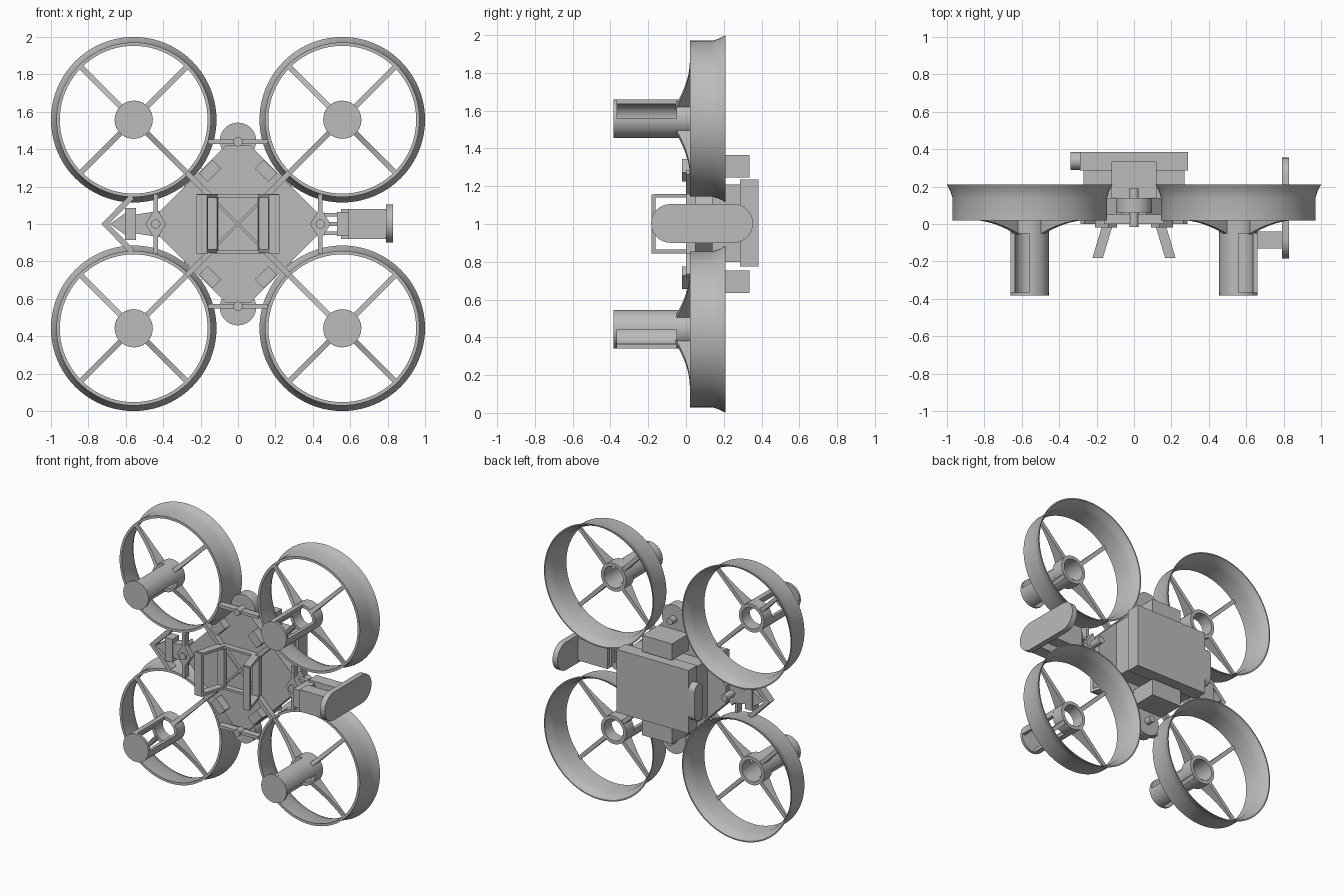
import bpy, bmesh, math

if "Cube" in bpy.data.objects:
    bpy.data.objects.remove(bpy.data.objects["Cube"])

GREY = bpy.data.materials.new("light_grey")
GREY.diffuse_color = (0.5, 0.5, 0.5, 1)
GREY.use_nodes = True
GREY.node_tree.nodes["Principled BSDF"].inputs["Base Color"].default_value = GREY.diffuse_color


def finish(name, bm, smooth=False):
    bmesh.ops.remove_doubles(bm, verts=bm.verts, dist=1e-5)
    bmesh.ops.recalc_face_normals(bm, faces=bm.faces)
    me = bpy.data.meshes.new(name)
    bm.to_mesh(me)
    bm.free()
    me.materials.append(GREY)
    ob = bpy.data.objects.new(name, me)
    bpy.context.collection.objects.link(ob)
    if smooth:
        bpy.ops.object.select_all(action='DESELECT')
        ob.select_set(True)
        bpy.context.view_layer.objects.active = ob
        bpy.ops.object.shade_smooth_by_angle(angle=math.radians(30))
    return ob


def prism(name, pts, lo, hi, axis='y', smooth=False):
    """Extrude an (x, z) outline along y, or a (y, z) outline along x."""
    bm = bmesh.new()
    place = (lambda p, t: (p[0], t, p[1])) if axis == 'y' else (lambda p, t: (t, p[0], p[1]))
    a = [bm.verts.new(place(p, lo)) for p in pts]
    b = [bm.verts.new(place(p, hi)) for p in pts]
    bm.faces.new(a)
    bm.faces.new(b)
    for i in range(len(pts)):
        j = (i + 1) % len(pts)
        bm.faces.new((a[i], a[j], b[j], b[i]))
    return finish(name, bm, smooth)


def box(name, x0, x1, y0, y1, z0, z1):
    return prism(name, [(x0, z0), (x1, z0), (x1, z1), (x0, z1)], y0, y1)


def lathe(name, prof, cx, cz, a0=0, a1=360, seg=64):
    """Turn a closed (radius, y) outline around a y-axis through (cx, cz)."""
    bm = bmesh.new()
    full = a1 - a0 == 360
    rings = []
    for i in range(seg if full else seg + 1):
        a = math.radians(a0 + (a1 - a0) * i / seg)
        rings.append([bm.verts.new((cx + r * math.cos(a), y, cz + r * math.sin(a))) for r, y in prof])
    for i in range(seg):
        p, q = rings[i], rings[(i + 1) % len(rings)]
        for k in range(len(prof)):
            m = (k + 1) % len(prof)
            if prof[k][0] or prof[m][0]:
                bm.faces.new((p[k], p[m], q[m], q[k]))
    if not full:
        bm.faces.new(rings[0])
        bm.faces.new(rings[-1])
    return finish(name, bm, True)


def disc(name, r, y0, y1, cx, cz):
    return lathe(name, [(0, y0), (r, y0), (r, y1), (0, y1)], cx, cz, seg=40)


def bar(name, p, q, w, y0, y1):
    """Straight flat bar from p to q in the x-z plane."""
    dx, dz = q[0] - p[0], q[1] - p[1]
    n = math.hypot(dx, dz)
    ox, oz = -dz / n * w / 2, dx / n * w / 2
    return prism(name, [(p[0] + ox, p[1] + oz), (q[0] + ox, q[1] + oz),
                        (q[0] - ox, q[1] - oz), (p[0] - ox, p[1] - oz)], y0, y1)


def stadium(w, h, cu, cv, n=16):
    """Rounded-end outline, long side first."""
    r, pts = h / 2, []
    for side, start in ((1, -90), (-1, 90)):
        for i in range(n + 1):
            a = math.radians(start + 180 * i / n)
            pts.append((cu + side * (w / 2 - r) + r * math.cos(a), cv + r * math.sin(a)))
    return pts


def spoke(cx, cz, ang):
    """Radial rib with a curved front edge, deep at the hub."""
    prof = [(0.09, 0.035), (0.405, 0.035)]
    for i in range(9):
        t = i / 8
        prof.append((0.405 - 0.315 * t, 0.02 - 0.075 * t ** 1.8))
    ob = prism("spoke", [(r, y) for r, y in prof], -0.014, 0.014)
    c, s = math.cos(ang), math.sin(ang)
    for v in ob.data.vertices:
        r, t, y = v.co.x, v.co.y, v.co.z
        v.co = (cx + r * c - t * s, y, cz + r * s + t * c)
    bm = bmesh.new()
    bm.from_mesh(ob.data)
    bmesh.ops.recalc_face_normals(bm, faces=bm.faces)
    bm.to_mesh(ob.data)
    bm.free()


# Four ducted motors
C = 0.5575
for sx in (-1, 1):
    for sz in (-1, 1):
        cx, cz = sx * C, 1 + sz * C
        lathe("duct", [(0.395, 0.02), (0.413, 0.02), (0.413, 0.14), (0.424, 0.175), (0.4425, 0.21),
                       (0.434, 0.21), (0.415, 0.175), (0.402, 0.14)], cx, cz, seg=80)
        lathe("hub_ring", [(0.078, -0.05), (0.102, -0.05), (0.102, 0.04), (0.078, 0.04)], cx, cz, seg=40)
        disc("motor_cap", 0.102, -0.383, -0.365, cx, cz)
        first = 90 if sx * sz > 0 else 0
        for a in (first, first + 180):
            lathe("motor_shell", [(0.078, -0.366), (0.102, -0.366), (0.102, -0.049), (0.078, -0.049)],
                  cx, cz, a, a + 90, 12)
        for k in range(4):
            spoke(cx, cz, math.radians(45 + 90 * k))
        # Arm from duct to centre and the angled front tab
        bar("arm", (sx * 0.275, 1 + sz * 0.275), (sx * 0.15, 1 + sz * 0.15), 0.03, 0.0, 0.04)
        d = 0.036
        bar("tab", (sx * (0.15 - d), 1 + sz * (0.285 + d)), (sx * (0.15 + d), 1 + sz * (0.285 - d)),
            0.065, -0.02, 0.04)

# Diamond body plate with cut corners
E, K = 0.485, 0.42
body = []
for ux, uz in ((1, 0), (0, 1), (-1, 0), (0, -1)):
    for s in (-1, 1):
        o = s * (E - K)
        body.append((ux * K - uz * o, 1 + uz * K + ux * o))
prism("body_plate", body, 0.04, 0.14)

# Corner joints: disc, pin and cross bar
for ux, uz in ((1, 0), (0, 1), (-1, 0), (0, -1)):
    x, z = ux * 0.44, 1 + uz * 0.44
    if uz:
        disc("joint_disc", 0.097, 0.06, 0.14, x, z + uz * 0.005)
    else:
        prism("joint_diamond", [(x - 0.055, 1), (x, 0.91), (x + 0.055, 1), (x, 1.09)], 0.0, 0.1)
    disc("joint_pin", 0.025, -0.015, 0.19, x, z)
    bar("cross_bar", (x - uz * 0.16, z - ux * 0.16), (x + uz * 0.16, z + ux * 0.16), 0.022, 0.0, 0.05)

# Centre bay with border and crossed braces
for s in (-1, 1):
    box("bay_side", s * 0.15 - 0.012, s * 0.15 + 0.012, 0.0, 0.05, 0.845, 1.16)
    box("bay_edge", -0.16, 0.16, 0.0, 0.05, 1 + s * 0.15 - 0.008, 1 + s * 0.15 + 0.008)
    bar("bay_brace", (-0.14, 1 - s * 0.14), (0.14, 1 + s * 0.14), 0.015, 0.02, 0.045)

# Two splayed guard frames on the front
for s in (-1, 1):
    for z in (0.855, 1.15):
        ob = box("guard_rail", -0.028, 0.028, -0.17, 0.02, z - 0.01, z + 0.01)
        for v in ob.data.vertices:
            v.co.x += s * (0.14 - 0.3 * v.co.y)
    for y, h in ((-0.172, 0.157), (0.01, 0.157)):
        ob = box("guard_post", -0.028, 0.028, y - 0.01, y + 0.01, 1 - h, 1 + h)
        for v in ob.data.vertices:
            v.co.x += s * (0.14 - 0.3 * v.co.y)

# Rear pack
box("pack_mount", -0.27, 0.27, 0.14, 0.29, 0.80, 1.21)
box("rear_pack", -0.29, 0.29, 0.285, 0.385, 0.775, 1.235)
for s in (-1, 1):
    z = 1 + s * 0.305
    box("rear_block", -0.12, 0.12, 0.13, 0.335, z - 0.06, z + 0.06)
outline = [(0.3375 + v, 1 + u) for u, v in stadium(0.27, 0.095, 0, 0)]
prism("pack_cap", outline, -0.34, -0.285, 'x', True)

# Right pod: boxes, pins and rounded end plate
box("pod", 0.59, 0.795, -0.132, -0.04, 0.92, 1.08)
box("pod_neck", 0.53, 0.60, -0.12, 0.10, 0.935, 1.065)
box("pod_back", 0.55, 0.795, 0.03, 0.12, 0.92, 1.08)
prism("pod_plate", stadium(0.54, 0.205, 0.085, 1.003), 0.79, 0.83, 'x', True)
for z in (0.95, 1.0, 1.05):
    box("pod_pin", 0.46, 0.54, 0.04, 0.07, z - 0.01, z + 0.01)

# Left nose: chevron bumper and small arrow block
prism("bumper", [(-0.73, 1), (-0.58, 1.155), (-0.555, 1.135), (-0.69, 1),
                 (-0.555, 0.865), (-0.58, 0.845)], 0.02, 0.08)
prism("nose_arrow", [(-0.685, 1), (-0.60, 1.06), (-0.60, 0.94)], 0.03, 0.09)
box("nose_block", -0.605, -0.545, 0.02, 0.10, 0.915, 1.085)
prism("nose_link", [(-0.55, 1.05), (-0.55, 0.95), (-0.42, 0.93), (-0.42, 1.07)], 0.03, 0.10)
